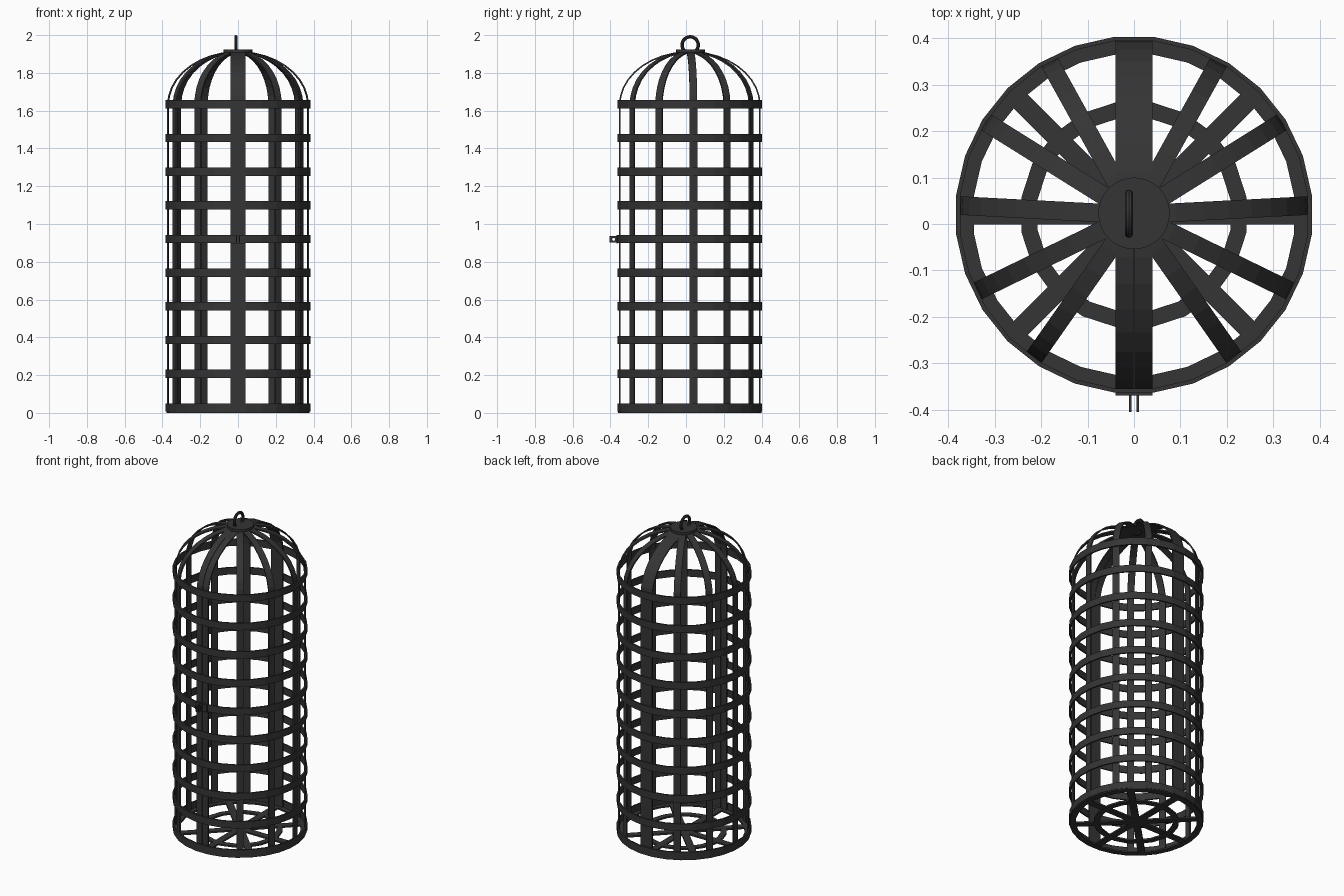
import bpy, bmesh, math
from mathutils import Matrix, Vector

if "Cube" in bpy.data.objects:
    bpy.data.objects.remove(bpy.data.objects["Cube"])

CY = 0.02          # cage axis sits slightly behind the origin
R = 0.385          # outer hoop radius
iron = bpy.data.materials.new("dark_iron")
iron.diffuse_color = (0.035, 0.035, 0.035, 1)
iron.use_nodes = True
iron.node_tree.nodes["Principled BSDF"].inputs["Base Color"].default_value = iron.diffuse_color


def finish(bm, name, matrix=None):
    if matrix:
        bm.transform(matrix)
    bmesh.ops.recalc_face_normals(bm, faces=bm.faces)
    me = bpy.data.meshes.new(name)
    bm.to_mesh(me)
    bm.free()
    me.materials.append(iron)
    ob = bpy.data.objects.new(name, me)
    bpy.context.collection.objects.link(ob)
    return ob


def loft(sections, name, closed=False, matrix=None):
    """Join four-point cross-sections into a solid bar or closed frame."""
    bm = bmesh.new()
    rows = [[bm.verts.new(p) for p in s] for s in sections]
    n = len(rows)
    for i in range(n if closed else n - 1):
        a, b = rows[i], rows[(i + 1) % n]
        for k in range(4):
            bm.faces.new((a[k], a[(k + 1) % 4], b[(k + 1) % 4], b[k]))
    if not closed:
        bm.faces.new(rows[0])
        bm.faces.new(rows[-1])
    return finish(bm, name, matrix)


def frame(outer, inner, z0, z1, name, matrix=None):
    secs = [[(*o, z0), (*o, z1), (*i, z1), (*i, z0)] for o, i in zip(outer, inner)]
    return loft(secs, name, True, matrix)


def circle(r, n, offset=0.5):
    return [(r * math.cos(2 * math.pi * (k + offset) / n + math.pi / 2),
             r * math.sin(2 * math.pi * (k + offset) / n + math.pi / 2)) for k in range(n)]


def box(size, loc, name, angle=0):
    bm = bmesh.new()
    bmesh.ops.create_cube(bm, size=1)
    bm.transform(Matrix.Translation(loc) @ Matrix.Diagonal((*size, 1)))
    return finish(bm, name, axis @ Matrix.Rotation(angle, 4, 'Z'))


axis = Matrix.Translation((0, CY, 0))

# Horizontal hoops
for i in range(10):
    z = 0.029 + 0.1783 * i
    frame(circle(R, 28), circle(R - 0.009, 28), z - 0.022, z + 0.022, f"hoop_{i}", axis)

# Floor: flat rim, inner ring and eight spokes
frame(circle(R - 0.003, 28), circle(0.347, 28), 0, 0.01, "floor_rim", axis)
frame(circle(0.245, 20), circle(0.21, 20), 0, 0.01, "floor_inner_ring", axis)
for k in range(4):
    box((0.73, 0.042, 0.01), (0, 0, 0.0055), f"floor_spoke_{k}", k * math.pi / 4)


# Upright ribs that curve over into the dome
def rib(angle, s0, s1, name):
    ro, zb, h, t = 0.375, 1.63, 0.285, 0.008
    path = [(ro, 0.006, 1, 0), (ro, zb, 1, 0)]
    for k in range(1, 10):
        a = math.radians(k * 9.5)
        path.append((ro * math.cos(a), zb + h * math.sin(a), math.cos(a), math.sin(a)))
    secs = []
    for r, z, nr, nz in path:
        ri, zi = r - t * nr, z - t * nz
        secs.append([(r, s0, z), (r, s1, z), (ri, s1, zi), (ri, s0, zi)])
    loft(secs, name, False, axis @ Matrix.Rotation(math.radians(angle), 4, 'Z'))


for k, ang in enumerate((61, 32, 3, -26, -55)):
    rib(ang, -0.02, 0.02, f"rib_right_{k}")
    rib(180 - ang, -0.02, 0.02, f"rib_left_{k}")
rib(90, -0.04, 0.04, "rib_back")
rib(-90, 0.001, 0.04, "rib_front_right")
rib(-90, -0.04, -0.001, "rib_front_left")

# Cap disc
bm = bmesh.new()
bmesh.ops.create_cone(bm, cap_ends=True, segments=32, radius1=0.077, radius2=0.077, depth=0.016)
finish(bm, "cap_disc", Matrix.Translation((0, CY + 0.003, 1.916)))

# Hanging ring
bpy.ops.mesh.primitive_torus_add(major_radius=0.043, minor_radius=0.009, major_segments=28,
                                 minor_segments=10, location=(-0.011, CY + 0.002, 1.948),
                                 rotation=(0, math.pi / 2, 0))
ring = bpy.context.object
ring.name = "hanging_ring"
ring.data.materials.append(iron)
bpy.ops.object.shade_smooth_by_angle()

# Latch: backing plate and two pierced tabs
box((0.08, 0.006, 0.044), (0, -R - 0.001, 0.919), "latch_plate")
hole = circle(0.008, 8, 0)
square = [(0.022 * max(-1, min(1, round(x / 0.008 * 1.4))),
           0.017 * max(-1, min(1, round(y / 0.008 * 1.4)))) for x, y in hole]
turn = Matrix(((0, 0, 1, 0), (1, 0, 0, -0.383), (0, 1, 0, 0.919), (0, 0, 0, 1)))
for side, x in (("left", -0.008), ("right", 0.008)):
    frame(square, hole, x - 0.003, x + 0.003, f"latch_tab_{side}", turn)
